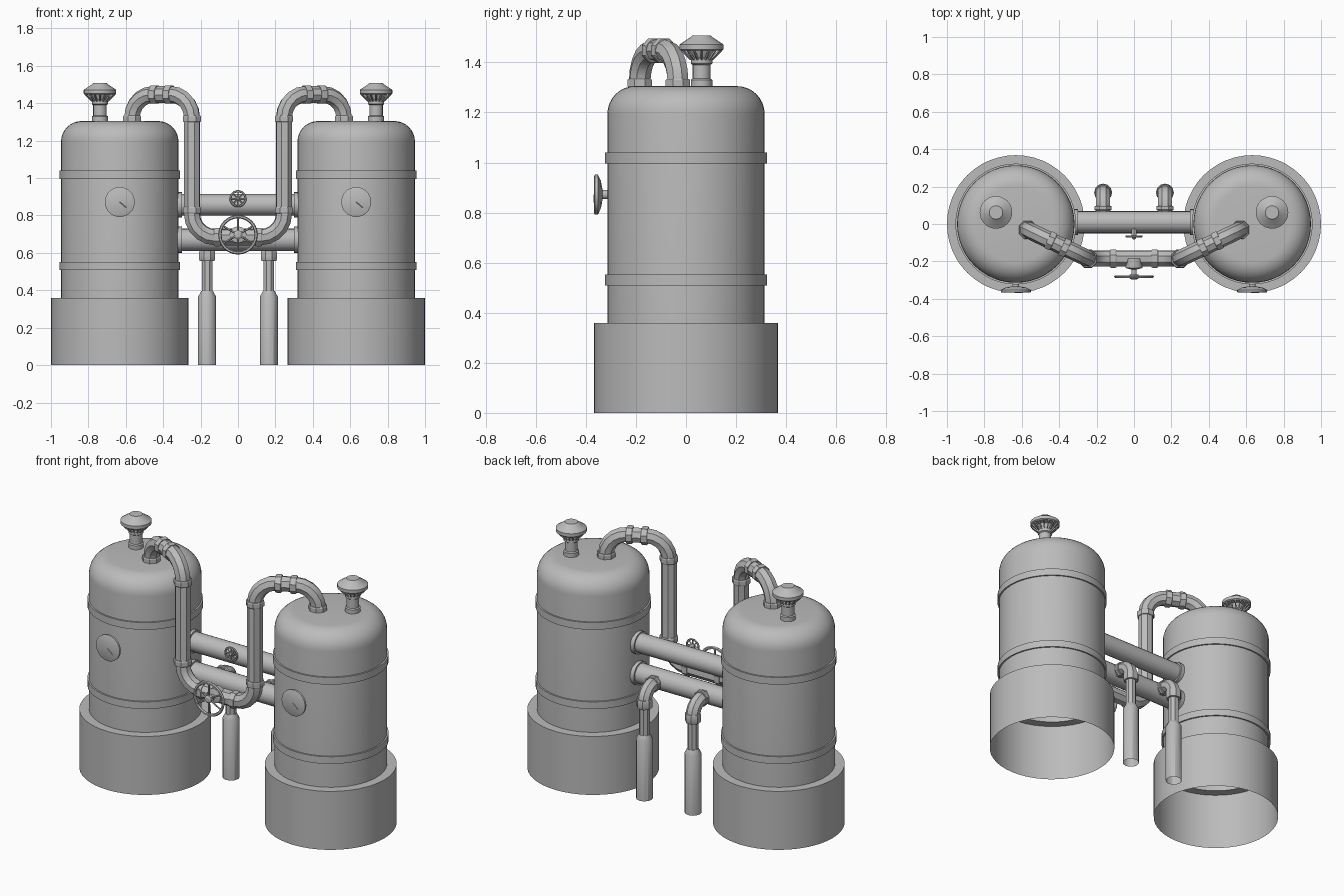
import bpy, bmesh
from math import sin, cos, pi
from mathutils import Vector, Matrix

if "Cube" in bpy.data.objects:
    bpy.data.objects.remove(bpy.data.objects["Cube"], do_unlink=True)

grey = bpy.data.materials.new("plain_grey")
grey.use_nodes = True
GREY = (0.5, 0.5, 0.5, 1)
grey.diffuse_color = GREY
grey.node_tree.nodes["Principled BSDF"].inputs["Base Color"].default_value = GREY
UP = Vector((0, 0, 1))
FRONT = Vector((0, -1, 0))


def finish(name, bm, smooth=True):
    bmesh.ops.recalc_face_normals(bm, faces=bm.faces)
    mesh = bpy.data.meshes.new(name)
    bm.to_mesh(mesh)
    bm.free()
    mesh.materials.append(grey)
    obj = bpy.data.objects.new(name, mesh)
    bpy.context.collection.objects.link(obj)
    if smooth:
        bpy.ops.object.select_all(action="DESELECT")
        obj.select_set(True)
        bpy.context.view_layer.objects.active = obj
        bpy.ops.object.shade_smooth_by_angle(angle=pi / 6)
    return obj


def skin(bm, rings):
    for a, b in zip(rings, rings[1:]):
        n = len(a)
        for i in range(n):
            bm.faces.new((a[i], a[(i + 1) % n], b[(i + 1) % n], b[i]))


def lathe(name, profile, origin, axis=UP, sides=16, cap=(True, True), turn=0.0):
    """Revolve (radius, height) pairs round an axis."""
    bm = bmesh.new()
    frame = Matrix.Translation(origin) @ Vector(axis).to_track_quat("Z", "Y").to_matrix().to_4x4()
    rings = []
    for r, h in profile:
        angles = [2 * pi * (i + turn) / sides for i in range(sides)]
        rings.append([bm.verts.new(frame @ Vector((r * cos(a), r * sin(a), h))) for a in angles])
    skin(bm, rings)
    for wanted, ring in zip(cap, (rings[0], rings[-1])):
        if wanted:
            bm.faces.new(ring)
    return finish(name, bm)


def rounded(points, radius, steps=5):
    """Replace the inner corners of a path by arcs."""
    pts = [Vector(p) for p in points]
    path = [pts[0]]
    for a, b, c in zip(pts, pts[1:], pts[2:]):
        u, v = (a - b).normalized(), (c - b).normalized()
        half = u.angle(v) / 2
        arc_r = radius * (sin(half) / cos(half))
        centre = b + (u + v).normalized() * (arc_r / sin(half))
        start, end = b + u * radius - centre, b + v * radius - centre
        path += [centre + start.slerp(end, i / steps) * arc_r / start.slerp(end, i / steps).length
                 for i in range(steps + 1)]
    return path + [pts[-1]]


def pipe(name, path, radius, sides=8):
    bm = bmesh.new()
    rings = []
    tangent = (path[1] - path[0]).normalized()
    side = tangent.orthogonal().normalized()
    for i, p in enumerate(path):
        new = (path[min(i + 1, len(path) - 1)] - path[max(i - 1, 0)]).normalized()
        side = tangent.rotation_difference(new) @ side
        tangent = new
        other = tangent.cross(side)
        angles = [2 * pi * (k + 0.5) / sides for k in range(sides)]
        rings.append([bm.verts.new(p + radius * (side * cos(a) + other * sin(a))) for a in angles])
    skin(bm, rings)
    bm.faces.new(rings[0])
    bm.faces.new(rings[-1])
    return finish(name, bm)


def collar(name, centre, axis, radius=0.053, width=0.035, sides=8):
    h = width / 2
    return lathe(name, [(radius * 0.93, -h), (radius, -h * 0.7), (radius, h * 0.7), (radius * 0.93, h)],
                 centre, axis, sides, turn=0.5)


def handwheel(name, centre, radius, thick, spokes):
    """Wheel facing the front: rim, hub and spokes."""
    c = Vector(centre)
    bm = bmesh.new()
    rings = []
    for i in range(24):
        a = 2 * pi * i / 24
        out = Vector((cos(a), 0, sin(a)))
        rings.append([bm.verts.new(c + out * (radius - thick + thick * cos(b)) + FRONT * thick * sin(b))
                      for b in [2 * pi * k / 6 for k in range(6)]])
    skin(bm, rings + [rings[0]])
    finish(name + "_rim", bm)
    for i in range(spokes):
        a = 2 * pi * i / spokes + pi / 2
        tip = c + Vector((cos(a), 0, sin(a))) * (radius - thick)
        pipe(name + "_spoke", [c, tip], thick * 0.6, 6)
    lathe(name + "_hub", [(radius * 0.22, -0.012), (radius * 0.22, 0.01), (radius * 0.12, 0.016)],
          c, FRONT, 12)


TANK_X, TANK_R = 0.632, 0.314
dome = [(TANK_R - 0.11 + 0.11 * cos(t), 1.195 + 0.11 * sin(t)) for t in [pi / 2 * i / 8 for i in range(9)]]

for s in (-1, 1):
    # tank, skirt and bands
    centre = (s * TANK_X, 0, 0)
    lathe("tank_body", [(TANK_R, 0.36)] + dome, centre, sides=48, cap=(False, True))
    lathe("tank_skirt", [(0.368, 0), (0.368, 0.36), (TANK_R, 0.36)], centre, sides=48, cap=(False, False))
    for z in (0.53, 1.018):
        lathe("tank_band", [(TANK_R, z - 0.022), (0.323, z - 0.022), (0.323, z + 0.022), (TANK_R, z + 0.022)],
              centre, sides=48, cap=(False, False))

    # gauge with needle
    gauge = Vector((s * TANK_X, -0.305, 0.872))
    lathe("gauge", [(0.018, 0), (0.018, 0.028), (0.055, 0.035), (0.08, 0.047), (0.08, 0.059), (0.074, 0.062)],
          gauge, FRONT, 32)
    face = gauge + FRONT * 0.063
    pipe("gauge_needle", [face, face + Vector((0.035, 0, -0.03))], 0.002, 4)

    # roof vent with fins under its cap
    vent = Vector((s * 0.738, 0.062, 0))
    lathe("vent_neck", [(0.043, 1.29), (0.043, 1.33), (0.036, 1.335), (0.036, 1.39), (0.043, 1.395),
                        (0.043, 1.415), (0.036, 1.42), (0.05, 1.45)], vent)
    lathe("vent_cap", [(0.08, 1.447), (0.087, 1.452), (0.087, 1.472), (0.042, 1.502), (0.036, 1.508)],
          vent, sides=24)
    for i in range(16):
        out = Vector((cos(pi * i / 8), sin(pi * i / 8), 0))
        pipe("vent_fin", [vent + out * 0.042 + UP * 1.412, vent + out * 0.08 + UP * 1.45], 0.005, 4)

    # rear leg pipe and its sleeve
    leg = Vector((s * 0.165, 0.168, 0))
    pipe("leg_elbow", rounded([(leg.x, 0.02, 0.67), (leg.x, leg.y, 0.67), (leg.x, leg.y, 0.57)], 0.075), 0.041)
    collar("leg_header_collar", (leg.x, 0.085, 0.67), (0, 1, 0), 0.049, 0.025)
    collar("leg_collar", leg + UP * 0.585, UP, 0.046, 0.055)
    pipe("leg_pipe", [leg + UP * 0.37, leg + UP * 0.58], 0.031)
    lathe("leg_sleeve", [(0.048, 0), (0.048, 0.365), (0.032, 0.395)], leg, sides=12, cap=(False, True))

# cross headers between the tanks
for z, r in ((0.857, 0.058), (0.67, 0.06)):
    lathe("header", [(r, -0.33), (r, 0.33)], (0, 0.01, z), (1, 0, 0), 20)
    for s in (-1, 1):
        lathe("header_flange", [(r + 0.01, 0), (r + 0.01, 0.025)], (s * 0.3, 0.01, z), (s, 0, 0), 20)

# front transfer pipe, running over from one roof to the other
half = [Vector((0.567, -0.032, 1.29)), Vector((0.567, -0.032, 1.447)),
        Vector((0.246, -0.185, 1.447)), Vector((0.246, -0.185, 0.684))]
mirrored = [Vector((-p.x, p.y, p.z)) for p in half]
pipe("transfer_pipe", rounded(half + mirrored[::-1], 0.125), 0.045)
for start, top, corner, low in (half, mirrored):
    run = (corner - top).normalized()
    collar("roof_collar", start + UP * 0.027, UP)
    collar("run_collar", top + run * 0.135, run)
    collar("run_collar", corner - run * 0.135, run)
    collar("drop_collar", corner - UP * 0.13, UP)
    collar("drop_collar", low + UP * 0.143, UP)
    collar("bridge_collar", low - Vector((low.x * 0.55, 0, 0)), (1, 0, 0))

# main handwheel on the transfer pipe
lathe("valve_boss", [(0.045, 0), (0.045, 0.05), (0.014, 0.058), (0.014, 0.11)], (0, -0.185, 0.697), FRONT, 12)
handwheel("main_wheel", (0, -0.282, 0.697), 0.106, 0.009, 6)

# small valve on the upper header
lathe("small_valve_stem", [(0.014, 0), (0.014, 0.06)], (0, -0.01, 0.89), FRONT, 12)
handwheel("small_wheel", (0, -0.066, 0.89), 0.046, 0.006, 8)
